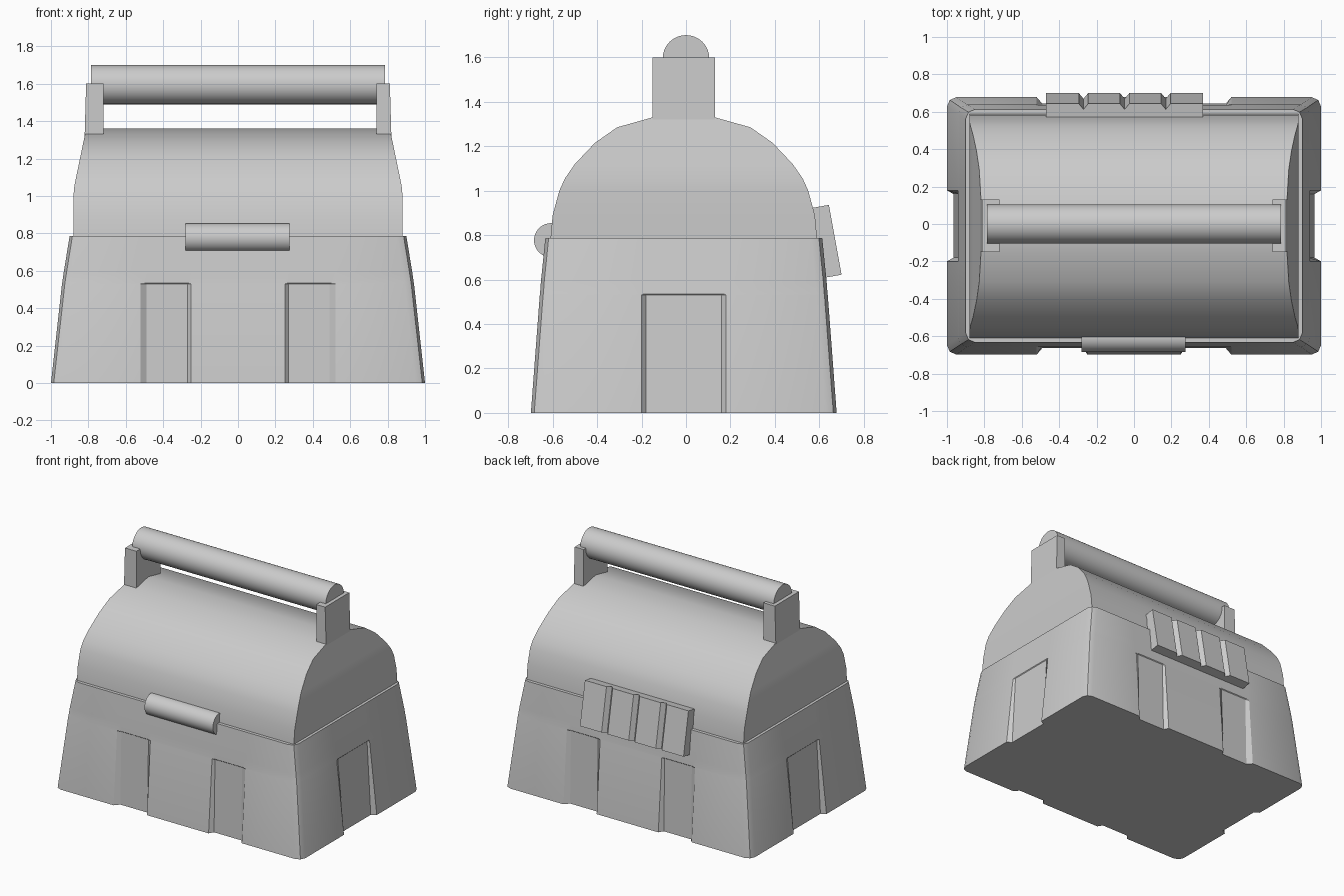
import bpy, bmesh, math
from mathutils import Matrix

if "Cube" in bpy.data.objects:
    bpy.data.objects.remove(bpy.data.objects["Cube"])

YC = -0.01  # body is set slightly forward of the hinge


def finish(bm, name, angle=30):
    bmesh.ops.remove_doubles(bm, verts=bm.verts, dist=0.0005)
    bmesh.ops.recalc_face_normals(bm, faces=bm.faces)
    me = bpy.data.meshes.new(name)
    bm.to_mesh(me)
    bm.free()
    ob = bpy.data.objects.new(name, me)
    bpy.context.collection.objects.link(ob)
    bpy.ops.object.select_all(action='DESELECT')
    ob.select_set(True)
    bpy.context.view_layer.objects.active = ob
    bpy.ops.object.shade_smooth_by_angle(angle=math.radians(angle))
    return ob


def loft(rings, name, angle=30):
    bm = bmesh.new()
    loops = [[bm.verts.new(p) for p in r] for r in rings]
    n = len(loops[0])
    for a, b in zip(loops, loops[1:]):
        for i in range(n):
            bm.faces.new((a[i], a[(i + 1) % n], b[(i + 1) % n], b[i]))
    bm.faces.new(loops[0])
    bm.faces.new(loops[-1])
    return finish(bm, name, angle)


def rod(name, x0, x1, y, z, r):
    bm = bmesh.new()
    m = Matrix.Translation(((x0 + x1) / 2, y, z)) @ Matrix.Rotation(math.pi / 2, 4, 'Y')
    bmesh.ops.create_cone(bm, cap_ends=True, segments=32, radius1=r, radius2=r,
                          depth=x1 - x0, matrix=m)
    finish(bm, name)


# tapered base: one recess on each end, two on front and back
def base_ring(hx, hy, z, d):
    c = 0.05
    q = [(hx - d, 0.17), (hx, 0.19), (hx, hy - c), (hx - 0.3 * c, hy - 0.3 * c),
         (hx - c, hy), (0.52, hy), (0.49, hy - d), (0.27, hy - d), (0.25, hy)]
    pts = q + [(-x, y) for x, y in reversed(q)]
    pts += [(-x, -y) for x, y in pts]
    return [(x, y + YC, z) for x, y in pts]


loft([base_ring(1.0, 0.688, 0, 0.035), base_ring(0.941, 0.648, 0.53, 0.006),
      base_ring(0.94, 0.647, 0.535, 0), base_ring(0.932, 0.643, 0.59, 0),
      base_ring(0.90, 0.623, 0.787, 0)], "base", 25)

# barrel lid with ends leaning in towards the top
half = [(0.60, 0.78), (0.59, 0.89), (0.56, 1.0), (0.535, 1.055), (0.49, 1.12),
        (0.40, 1.215), (0.30, 1.285), (0.14, 1.33)]
prof = half + [(0, 1.36)] + [(-y, z) for y, z in reversed(half)]


def end_x(z):
    return 0.88 - 0.062 * max(0, (z - 1.03) / 0.30)


bm = bmesh.new()
sides = [[bm.verts.new((s * end_x(z), y + YC, z)) for y, z in prof] for s in (-1, 1)]
n = len(prof)
for i in range(n):
    j = (i + 1) % n
    bm.faces.new((sides[0][i], sides[0][j], sides[1][j], sides[1][i]))
for v in sides:
    for i in range(n // 2 - 1):
        bm.faces.new((v[i], v[i + 1], v[n - 2 - i], v[n - 1 - i]))
    bm.faces.new((v[n // 2 - 1], v[n // 2], v[n // 2 + 1]))
finish(bm, "lid", 35)

# handle posts, flush with the lid ends
for s, inner, side in ((-1, 0.72, "left"), (1, 0.74, "right")):
    rings = []
    for z, outer in ((1.32, 0.82), (1.60, 0.812)):
        rings.append([(s * x, y + YC, z) for x, y in
                      ((inner, -0.14), (outer, -0.14), (outer, 0.14), (inner, 0.14))])
    loft(rings, side + "_handle_post")

# grip and front latch
rod("handle_grip", -0.785, 0.785, 0, 1.595, 0.105)
rod("front_latch", -0.28, 0.275, -0.607, 0.777, 0.077)

# slanted hinge plate with V grooves between its four leaves
outer = [(-0.47, 0)]
for x in (-0.27, -0.05, 0.17):
    outer += [(x - 0.025, 0), (x, 0.03), (x + 0.025, 0)]
outer += [(0.37, 0), (0.37, 0.08), (-0.47, 0.08)]
loft([[(x, yo - d, zo - d * 0.18) for x, d in outer]
      for yo, zo in ((0.70, 0.622), (0.643, 0.936))], "back_hinge")
